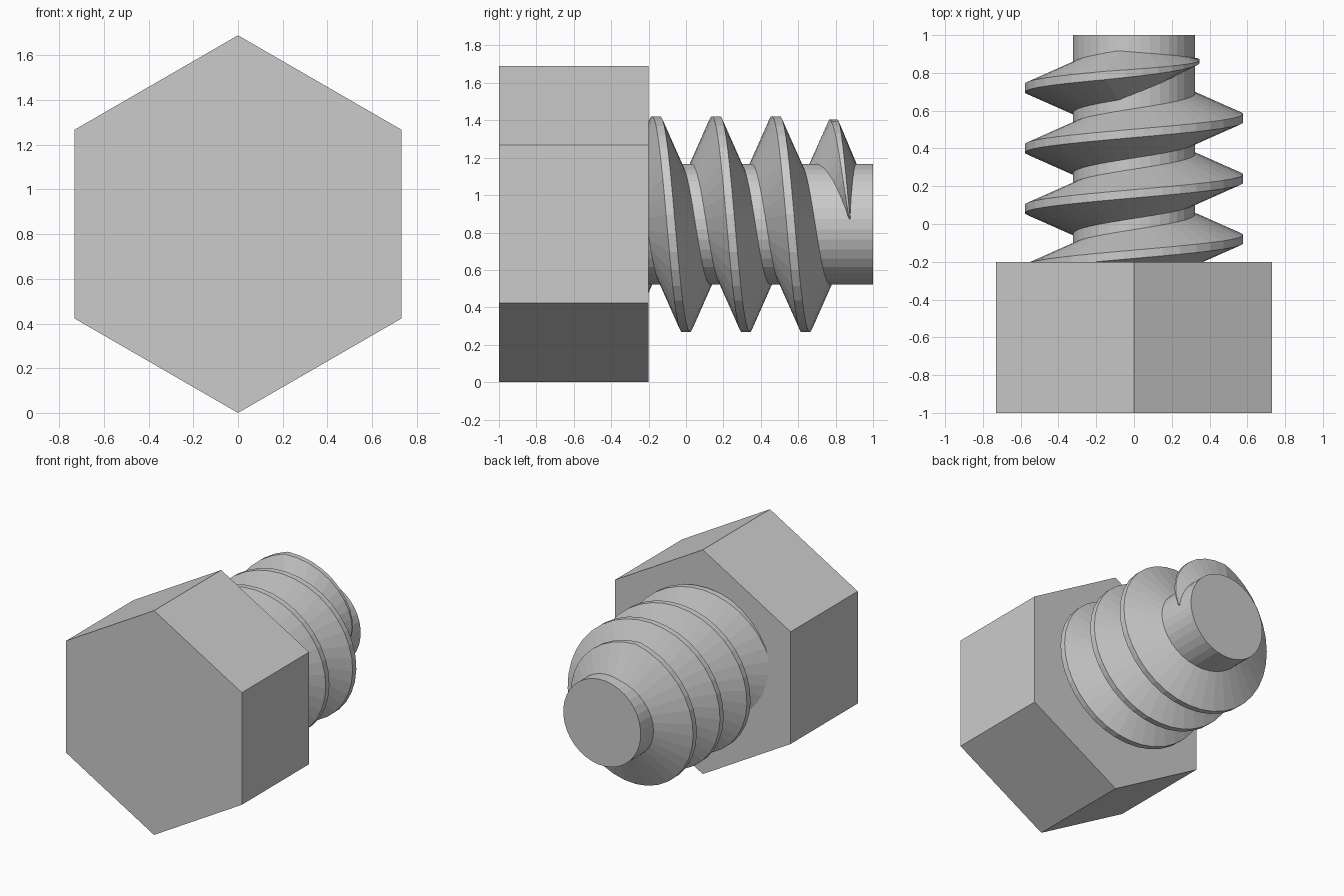
import bpy, bmesh, math

if "Cube" in bpy.data.objects:
    bpy.data.objects.remove(bpy.data.objects["Cube"])

CZ = 0.845                      # height of the bolt axis
PITCH = 0.32
SHAFT_R, CREST_R = 0.323, 0.578

steel = bpy.data.materials.new("plain_grey")
steel.diffuse_color = (0.6, 0.6, 0.6, 1)
steel.use_nodes = True
steel.node_tree.nodes["Principled BSDF"].inputs["Base Color"].default_value = steel.diffuse_color


def add_object(name, bm):
    bmesh.ops.recalc_face_normals(bm, faces=bm.faces)
    mesh = bpy.data.meshes.new(name)
    bm.to_mesh(mesh)
    bm.free()
    mesh.materials.append(steel)
    obj = bpy.data.objects.new(name, mesh)
    bpy.context.collection.objects.link(obj)
    return obj


def loft(name, rings):
    """Skin equal-sized closed rings of points and cap both ends."""
    bm = bmesh.new()
    rows = [[bm.verts.new(p) for p in ring] for ring in rings]
    n = len(rows[0])
    for a, b in zip(rows, rows[1:]):
        for i in range(n):
            j = (i + 1) % n
            bm.faces.new((a[i], a[j], b[j], b[i]))
    bm.faces.new(rows[0])
    bm.faces.new(rows[-1])
    return add_object(name, bm)


def point(deg, r, y):
    """Point around the axis, angle measured from the top towards +x."""
    a = math.radians(deg)
    return (r * math.sin(a), y, CZ + r * math.cos(a))


def prism(name, sides, r, y0, y1, offset=0):
    return loft(name, [[point(offset + 360 * i / sides, r, y) for i in range(sides)]
                       for y in (y0, y1)])


# Hexagonal head and plain shaft
prism("hex_head", 6, CZ, -1.0, -0.2)
prism("shaft", 36, SHAFT_R, -0.25, 1.0, 5)

# Helical thread: starts inside the head, tapers to a point at the far end
rings = []
for deg in range(-635, 806, 10):
    t = max(0.0, (deg - 705) / 100)
    y = 0.16 + PITCH * deg / 360
    crest = CREST_R + (0.335 - CREST_R) * t
    root_w = 0.14 + (0.006 - 0.14) * t
    crest_w = 0.022 + (0.003 - 0.022) * t
    rings.append([point(deg, 0.30, y - root_w), point(deg, crest, y - crest_w),
                  point(deg, crest, y + crest_w), point(deg, 0.30, y + root_w)])
loft("thread", rings)
